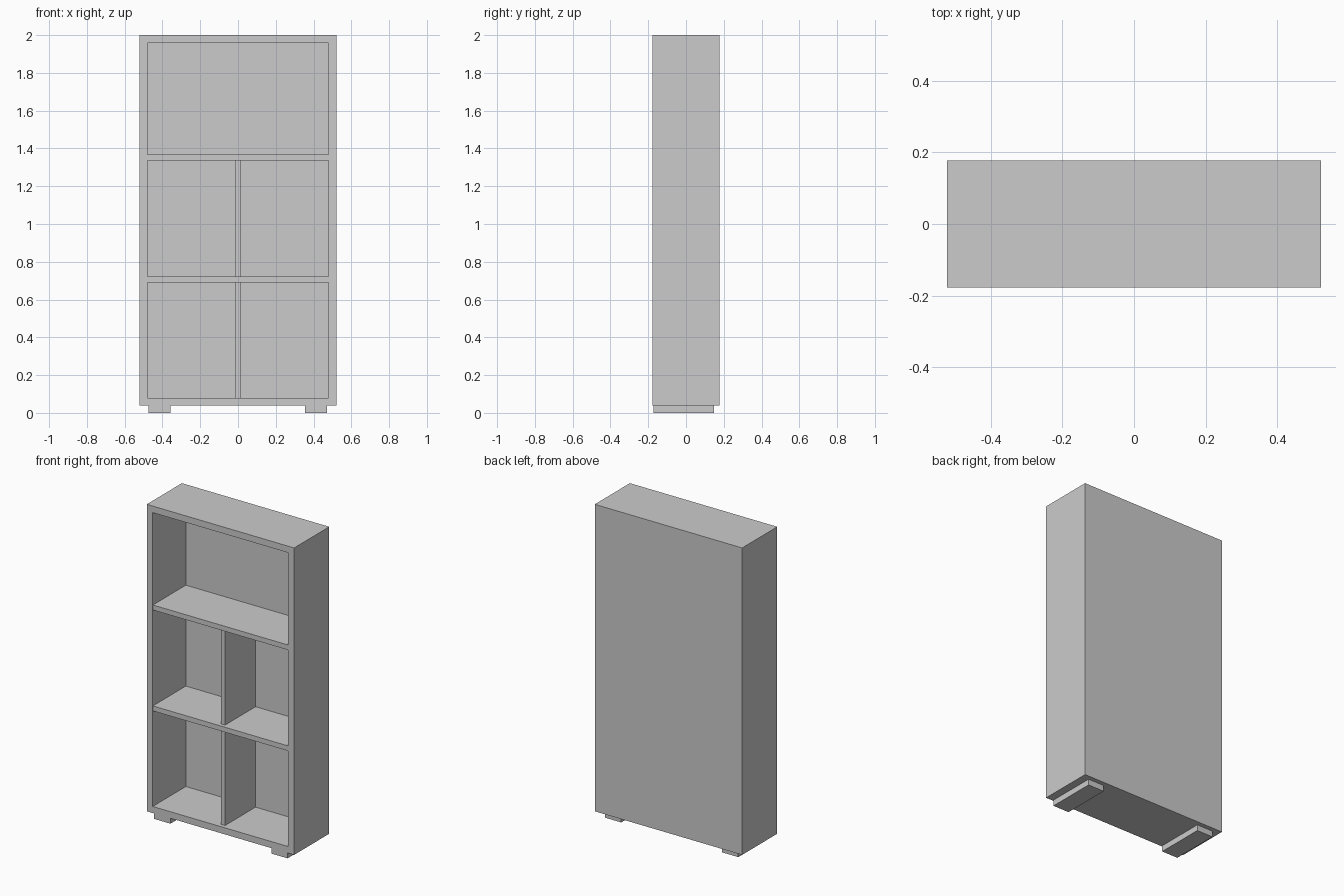
import bpy

if "Cube" in bpy.data.objects:
    bpy.data.objects.remove(bpy.data.objects["Cube"])


def box(name, x0, x1, y0, y1, z0, z1):
    """Axis-aligned board given by its limits."""
    bpy.ops.mesh.primitive_cube_add(
        size=1, location=((x0 + x1) / 2, (y0 + y1) / 2, (z0 + z1) / 2))
    ob = bpy.context.object
    ob.name = name
    ob.scale = (x1 - x0, y1 - y0, z1 - z0)
    bpy.ops.object.transform_apply(location=False, rotation=False, scale=True)
    return ob


W, D = 0.521, 0.177          # half width, half depth
IN = 0.479                   # inner half width
BACK = D - 0.02              # inner face of the back panel
Z0, Z1 = 0.038, 2.0          # carcass bottom and top
FLOOR, CEIL = 0.08, 1.958
shelves = [(0.69, 0.722), (1.335, 1.367)]

# Carcass: sides, top, bottom, back
for side, s in (("left", -1), ("right", 1)):
    box(f"{side}_side", min(s * IN, s * W), max(s * IN, s * W), -D, D, Z0, Z1)
box("bottom_board", -IN, IN, -D, D, Z0, FLOOR)
box("top_board", -IN, IN, -D, D, CEIL, Z1)
box("back_panel", -IN, IN, BACK, D, FLOOR, CEIL)

# Shelves
for i, (a, b) in enumerate(shelves):
    box(f"shelf_{i + 1}", -IN, IN, -D + 0.002, BACK, a, b)

# Slightly recessed dividers in the two lower bays
bays = [(FLOOR, shelves[0][0]), (shelves[0][1], shelves[1][0])]
for i, (a, b) in enumerate(bays):
    box(f"divider_{i + 1}", -0.014, 0.014, -D + 0.026, BACK, a, b)

# Runner feet
for side, a, b in (("left", -0.473, -0.358), ("right", 0.355, 0.47)):
    box(f"{side}_foot", a, b, -0.171, 0.148, 0.0, Z0)
